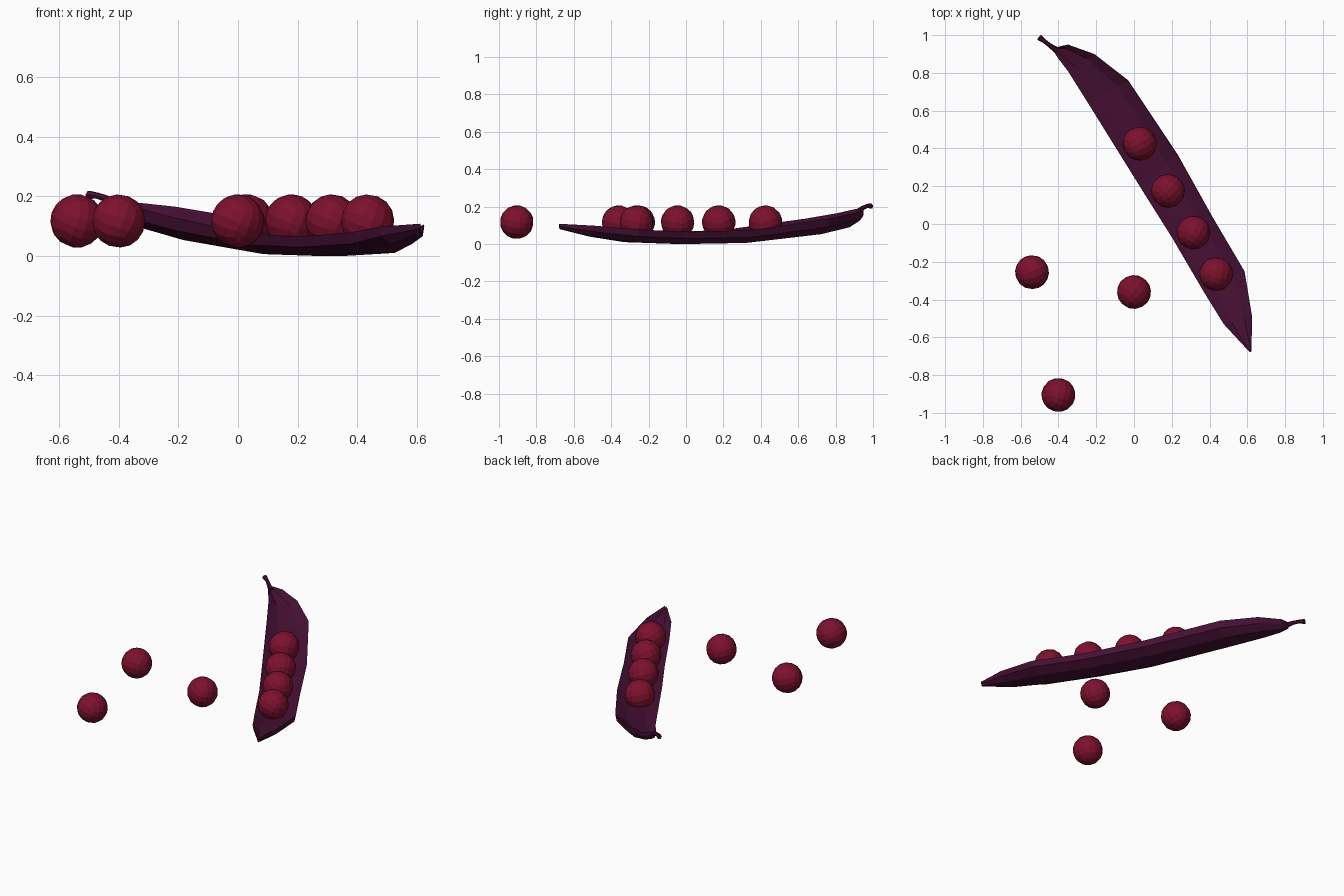
import bpy, bmesh
from mathutils import Vector, Matrix, Euler

cube = bpy.data.objects.get("Cube")
if cube:
    bpy.data.objects.remove(cube, do_unlink=True)


def material(name, colour):
    m = bpy.data.materials.new(name)
    m.use_nodes = True
    m.diffuse_color = colour
    m.node_tree.nodes["Principled BSDF"].inputs["Base Color"].default_value = colour
    return m


PURPLE = material("dark purple", (0.061, 0.005, 0.034, 1))
RED = material("deep red", (0.205, 0.0055, 0.028, 1))


def finish(bm, name, mat):
    bmesh.ops.recalc_face_normals(bm, faces=bm.faces)
    mesh = bpy.data.meshes.new(name)
    bm.to_mesh(mesh)
    bm.free()
    mesh.materials.append(mat)
    ob = bpy.data.objects.new(name, mesh)
    bpy.context.collection.objects.link(ob)
    return ob


def loft(name, rings, mat):
    """Skin a list of closed rings and cap both ends."""
    bm = bmesh.new()
    rows = [[bm.verts.new(p) for p in ring] for ring in rings]
    n = len(rows[0])
    for a, b in zip(rows, rows[1:]):
        for i in range(n):
            j = (i + 1) % n
            bm.faces.new((a[i], a[j], b[j], b[i]))
    bm.faces.new(rows[0])
    bm.faces.new(rows[-1])
    return finish(bm, name, mat)


# Pod: left rim xy, right rim xy, rim height, keel height
stations = [
    ((-0.43, 0.92), (-0.415, 0.935), 0.19, 0.155),
    ((-0.40, 0.875), (-0.35, 0.95), 0.18, 0.125),
    ((-0.35, 0.81), (-0.21, 0.90), 0.165, 0.09),
    ((-0.24, 0.635), (-0.03, 0.76), 0.135, 0.053),
    ((0.03, 0.20), (0.23, 0.37), 0.075, 0.006),
    ((0.20, -0.07), (0.42, 0.03), 0.065, 0.0),
    ((0.37, -0.36), (0.585, -0.25), 0.077, 0.01),
    ((0.475, -0.53), (0.625, -0.49), 0.098, 0.04),
    ((0.612, -0.678), (0.622, -0.676), 0.108, 0.08),
]
# Cross-section: outer skin from one rim to the other, then the inner hollow
half = [(1, 0), (0.93, 0.55), (0.45, 1)]
inner = [(0.45, 0.42), (0.93, 0.08)]
section = (half + [(-u, d) for u, d in reversed(half)]
           + [(-u, d) for u, d in reversed(inner)] + inner)
rings = []
for left, right, rim, keel in stations:
    l, r = Vector(left), Vector(right)
    mid, side = (l + r) / 2, (r - l) / 2
    rings.append([(*(mid + side * u), rim - (rim - keel) * d) for u, d in section])
loft("pod", rings, PURPLE)

# Stem: six-sided stalk that flares at its cut end
path = [((-0.41, 0.92, 0.172), 0.017), ((-0.445, 0.945, 0.193), 0.012),
        ((-0.475, 0.968, 0.203), 0.011), ((-0.502, 0.988, 0.204), 0.016)]
turn = Vector((-0.8, 0.6, 0.2)).to_track_quat('Z', 'Y').to_matrix()
loft("stem", [[Vector(c) + turn @ (Matrix.Rotation(i * 1.0472, 3, 'Z') @ Vector((r, 0, 0)))
               for i in range(6)] for c, r in path], PURPLE)

# Beans: rounded cubes, four in the pod and three loose
RADIUS = 0.09


def bean(name, x, y, spin):
    bm = bmesh.new()
    bmesh.ops.create_cube(bm, size=2)
    bmesh.ops.subdivide_edges(bm, edges=bm.edges[:], cuts=3, use_grid_fill=True)
    for v in bm.verts:
        p = v.co
        # even out the grid before pushing it onto the sphere
        q = Vector([c * (1.27 - 0.27 * abs(c)) if abs(c) > 0.99 else c * 0.83 for c in p])
        v.co = q.normalized() * RADIUS
    ob = finish(bm, name, RED)
    ob.location = (x, y, 0.117)
    ob.rotation_euler = Euler((0.35, 0.2, spin))


for i, (x, y) in enumerate([(0.03, 0.425), (0.18, 0.175), (0.315, -0.045), (0.435, -0.265)]):
    bean(f"pod_bean_{i + 1}", x, y, 0.5 + 0.3 * i)
for i, (x, y) in enumerate([(-0.54, -0.255), (0.0, -0.36), (-0.4, -0.905)]):
    bean(f"loose_bean_{i + 1}", x, y, 0.4 + 0.5 * i)
